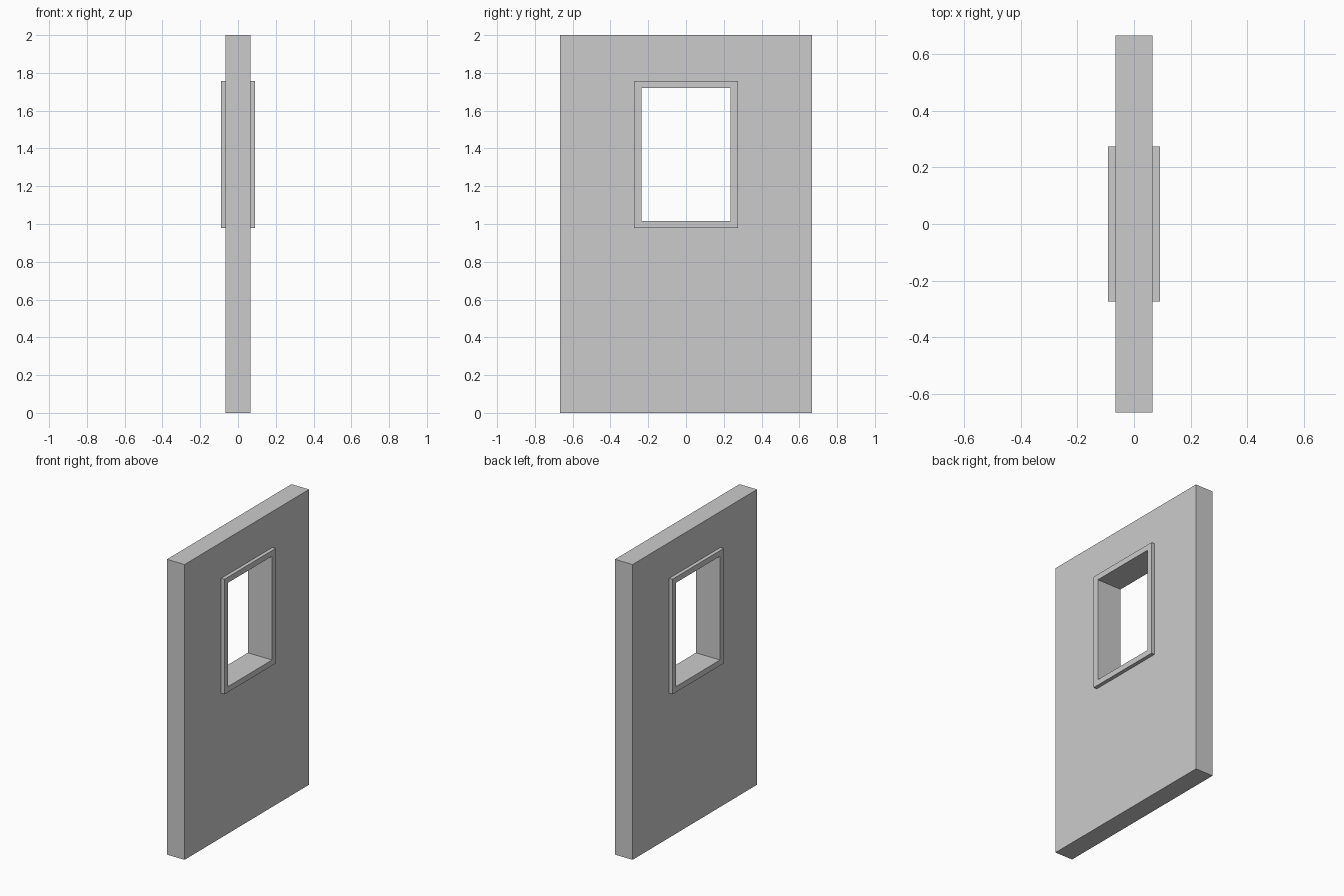
import bpy
import bmesh

if "Cube" in bpy.data.objects:
    bpy.data.objects.remove(bpy.data.objects["Cube"])


def rect(half_w, z0, z1):
    return [(-half_w, z0), (half_w, z0), (half_w, z1), (-half_w, z1)]


def ring_slab(name, outer, inner, half_depth):
    """Rectangular slab in the YZ plane with a rectangular through-opening."""
    bm = bmesh.new()
    loops = {}
    for side in (-1, 1):
        for key, pts in (("out", outer), ("in", inner)):
            loops[key, side] = [bm.verts.new((side * half_depth, y, z)) for y, z in pts]
    bands = [(("out", -1), ("out", 1)), (("out", 1), ("in", 1)),
             (("in", 1), ("in", -1)), (("in", -1), ("out", -1))]
    for a, b in bands:
        la, lb = loops[a], loops[b]
        for i in range(4):
            j = (i + 1) % 4
            bm.faces.new((la[i], la[j], lb[j], lb[i]))
    bmesh.ops.recalc_face_normals(bm, faces=bm.faces)
    mesh = bpy.data.meshes.new(name)
    bm.to_mesh(mesh)
    bm.free()
    obj = bpy.data.objects.new(name, mesh)
    bpy.context.collection.objects.link(obj)
    return obj


# Wall panel, its opening hidden inside the frame thickness
ring_slab("wall_panel", rect(0.666, 0, 2), rect(0.255, 0.997, 1.737), 0.066)

# Window frame, standing proud of the wall on both sides
ring_slab("window_frame", rect(0.274, 0.978, 1.757), rect(0.235, 1.016, 1.719), 0.091)
